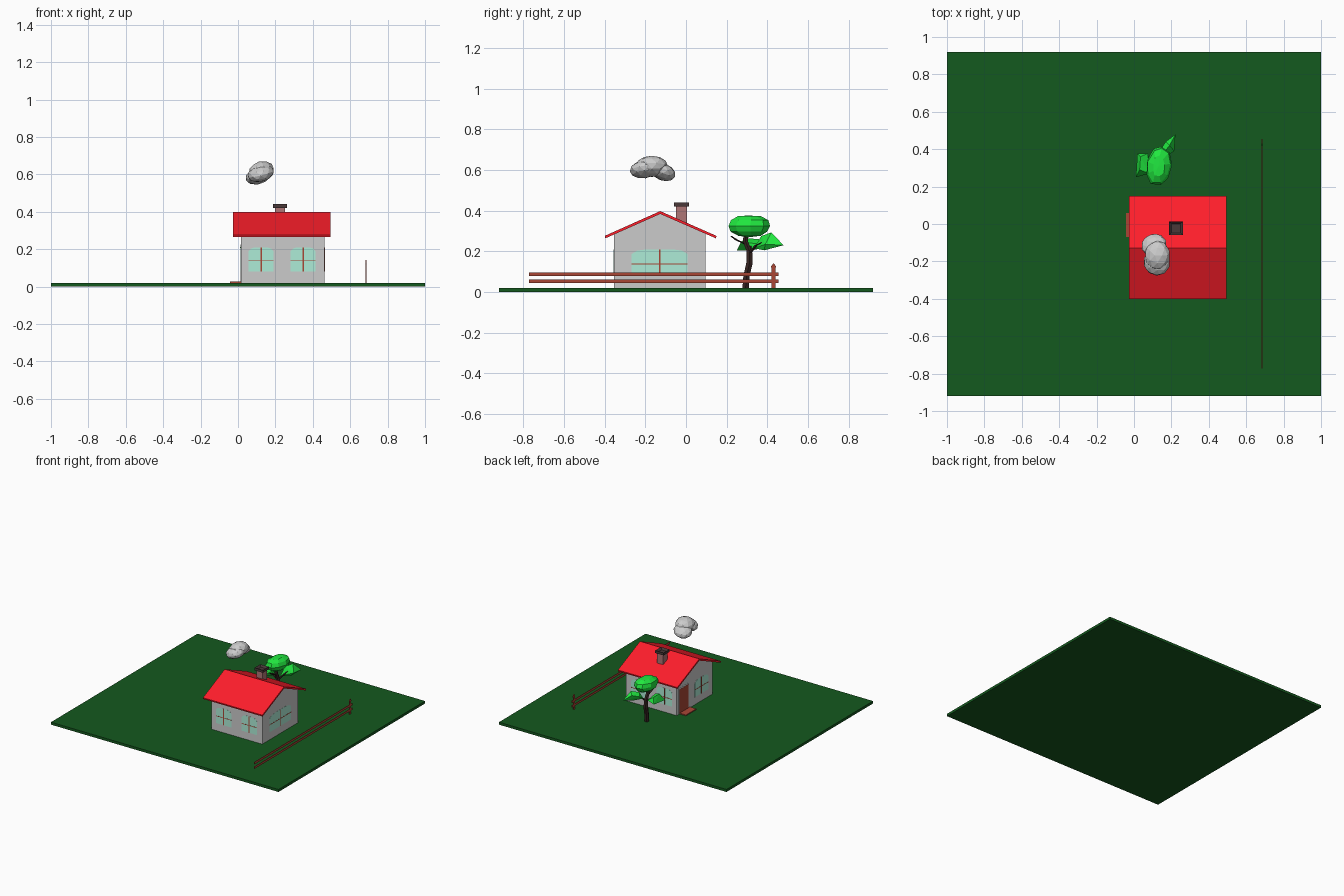
import bpy, bmesh, math, random
from mathutils import Vector, Matrix

if "Cube" in bpy.data.objects:
    bpy.data.objects.remove(bpy.data.objects["Cube"])

random.seed(4)


def material(name, r, g, b):
    m = bpy.data.materials.new(name)
    m.diffuse_color = (r, g, b, 1)
    m.use_nodes = True
    m.node_tree.nodes["Principled BSDF"].inputs["Base Color"].default_value = m.diffuse_color
    return m


GRASS = material("grass", .007, .10, .013)
RED = material("roof_red", 1, .013, .024)
GLASS = material("glass", .42, .84, .68)
WOOD = material("red_wood", .40, .062, .036)
BRICK = material("brick", .43, .18, .18)
DARK = material("soot", .068, .04, .04)
BARK = material("bark", .036, .017, .015)
LEAF = material("leaf", .015, .80, .05)
WALL = material("plaster", .75, .75, .75)


def finish(name, bm, mat=None):
    bmesh.ops.recalc_face_normals(bm, faces=bm.faces)
    me = bpy.data.meshes.new(name)
    bm.to_mesh(me)
    bm.free()
    ob = bpy.data.objects.new(name, me)
    bpy.context.collection.objects.link(ob)
    if mat:
        me.materials.append(mat)
    return ob


def box(name, lo, hi, mat=None):
    lo, hi = Vector(lo), Vector(hi)
    bm = bmesh.new()
    bmesh.ops.create_cube(bm, size=1, matrix=Matrix.Translation((lo + hi) / 2)
                          @ Matrix.Diagonal((*(hi - lo), 1)))
    return finish(name, bm, mat)


def prism(name, points, offset, mat=None):
    """Extrude a flat outline of 3D points along offset."""
    bm = bmesh.new()
    f = bm.faces.new([bm.verts.new(p) for p in points])
    new = bmesh.ops.extrude_face_region(bm, geom=[f], use_keep_orig=True)["geom"]
    bmesh.ops.translate(bm, vec=offset, verts=[v for v in new if isinstance(v, bmesh.types.BMVert)])
    return finish(name, bm, mat)


def hull(name, points, mat):
    bm = bmesh.new()
    for p in points:
        bm.verts.new(p)
    bmesh.ops.convex_hull(bm, input=bm.verts)
    return finish(name, bm, mat)


def tube(name, rings, mat, sides=6):
    """Faceted limb through (x, y, z, radius) rings."""
    bm = bmesh.new()
    loops = [[bm.verts.new((x + r * math.cos(i * math.tau / sides),
                            y + r * math.sin(i * math.tau / sides), z))
              for i in range(sides)] for x, y, z, r in rings]
    for a, b in zip(loops, loops[1:]):
        for i in range(sides):
            j = (i + 1) % sides
            bm.faces.new((a[i], a[j], b[j], b[i]))
    bm.faces.new(loops[0])
    bm.faces.new(loops[-1])
    return finish(name, bm, mat)


# Lawn
box("lawn", (-1, -.92, 0), (1, .92, .02), GRASS)

# House walls with gables, and chevron roof
X0, X1, Y0, Y1, MID = .015, .462, -.355, .095, -.127
prism("walls", [(X0, Y0, .02), (X0, Y1, .02), (X0, Y1, .287), (X0, MID, .388), (X0, Y0, .287)],
      (X1 - X0, 0, 0), WALL)
prism("roof", [(-.028, y, z) for y, z in
               ((-.40, .276), (MID, .398), (.15, .276), (.147, .264), (MID, .384), (-.397, .264))],
      (.522, 0, 0), RED)


# Windows: shallow arched pane with cross bars, laid on a wall
def window(name, centre, width, out):
    c, out = Vector(centre), Vector(out)
    side, up = out.cross(Vector((0, 0, 1))), Vector((0, 0, 1))
    w, h = width / 2, .065
    outline = [(-w, -h), (w, -h), (w, h * .65), (w * .8, h * .9), (w * .45, h),
               (-w * .45, h), (-w * .8, h * .9), (-w, h * .65)]
    prism(name + "_pane", [c + side * a + up * b - out * .004 for a, b in outline], out * .005, GLASS)
    for bar, (bw, bh, z) in {"upright": (.004, h, 0), "crossbar": (w, .0025, -.007)}.items():
        prism(name + "_" + bar, [c + side * a * bw + up * (b * bh + z) - out * .002
                                 for a, b in ((-1, -1), (1, -1), (1, 1), (-1, 1))], out * .004, WOOD)


for i, x in enumerate((.123, .348)):
    window(f"front_window_{i}", (x, Y0, .145), .135, (0, -1, 0))
    window(f"back_window_{i}", (x, Y1, .145), .135, (0, 1, 0))
window("right_window", (X1, -.13, .145), .274, (1, 0, 0))
window("left_window", (X0, -.215, .145), .17, (-1, 0, 0))

# Door, frame, step and lamp bracket
box("door_frame", (X0 - .001, -.06, .02), (X0 + .01, .07, .225), WALL)
box("door", (X0 - .002, -.05, .025), (X0 + .01, .06, .215), WOOD)
box("door_step", (-.042, -.07, .018), (X0 + .005, .06, .027), WOOD)

# Chimney with a hollow square cap
box("chimney", (.198, -.05, .33), (.25, .004, .42), BRICK)
bm = bmesh.new()
bmesh.ops.create_cube(bm, size=1, matrix=Matrix.Translation((.224, -.023, .431))
                      @ Matrix.Diagonal((.074, .074, .02, 1)))
bm.normal_update()
top = max(bm.faces, key=lambda f: f.normal.z)
bmesh.ops.inset_region(bm, faces=[top], thickness=.018)
bmesh.ops.translate(bm, vec=(0, 0, -.015), verts=top.verts)
finish("chimney_cap", bm, DARK)

# Smoke puffs
for i, (loc, size) in enumerate([((.125, -.168, .618), (.07, .08, .052)),
                                 ((.122, -.205, .604), (.073, .072, .043)),
                                 ((.107, -.113, .590), (.07, .064, .04))]):
    bm = bmesh.new()
    bmesh.ops.create_icosphere(bm, subdivisions=2, radius=1, matrix=Matrix.Translation(loc)
                               @ Matrix.Rotation(-.35 * (i == 2) + .15 * (i == 1), 4, "X")
                               @ Matrix.Rotation(-.25, 4, "Y") @ Matrix.Diagonal((*size, 1)))
    finish(f"smoke_{i}", bm)

# Tree trunk and branches
tube("trunk", [(.14, .293, .015, .018), (.138, .298, .08, .018), (.135, .312, .14, .018),
               (.132, .312, .2, .016), (.13, .292, .25, .014), (.13, .295, .30, .01)], BARK)
tube("branch_front", [(.13, .298, .235, .012), (.125, .25, .255, .009), (.125, .222, .275, .005)], BARK, 5)
tube("branch_back", [(.135, .312, .19, .01), (.165, .345, .23, .008), (.18, .385, .25, .004)], BARK, 5)
tube("branch_left", [(.133, .31, .19, .01), (.09, .315, .22, .008), (.05, .315, .235, .004)], BARK, 5)

# Faceted crown and side leaf clumps
bm = bmesh.new()
bmesh.ops.create_uvsphere(bm, u_segments=9, v_segments=6, radius=1,
                          matrix=Matrix.Translation((.132, .31, .325))
                          @ Matrix.Rotation(-.15, 4, "Z") @ Matrix.Diagonal((.068, .108, .056, 1)))
for v in bm.verts:
    v.co += Vector((random.uniform(-.005, .005), random.uniform(-.005, .005), 0))
    v.co.z = min(v.co.z, .376)
finish("crown", bm, LEAF)
hull("leaf_clump_back", [(.14, .335, .215), (.15, .37, .275), (.19, .42, .293), (.222, .48, .23),
                         (.135, .39, .25), (.215, .39, .235), (.19, .385, .205), (.17, .44, .27)], LEAF)
hull("leaf_clump_left", [(.01, .25, .205), (.018, .378, .215), (.075, .378, .235), (.08, .27, .245),
                         (.03, .29, .265), (.035, .36, .26), (.08, .32, .205)], LEAF)

# Fence: two rails and a pointed post
for i, z in enumerate((.043, .079)):
    box(f"fence_rail_{i}", (.683, -.772, z), (.686, .455, z + .018), WOOD)
prism("fence_post", [(.682, y, z) for y, z in
                     ((.422, .02), (.44, .02), (.44, .115), (.444, .125), (.431, .142), (.418, .125), (.422, .115))],
      (.005, 0, 0), WOOD)
